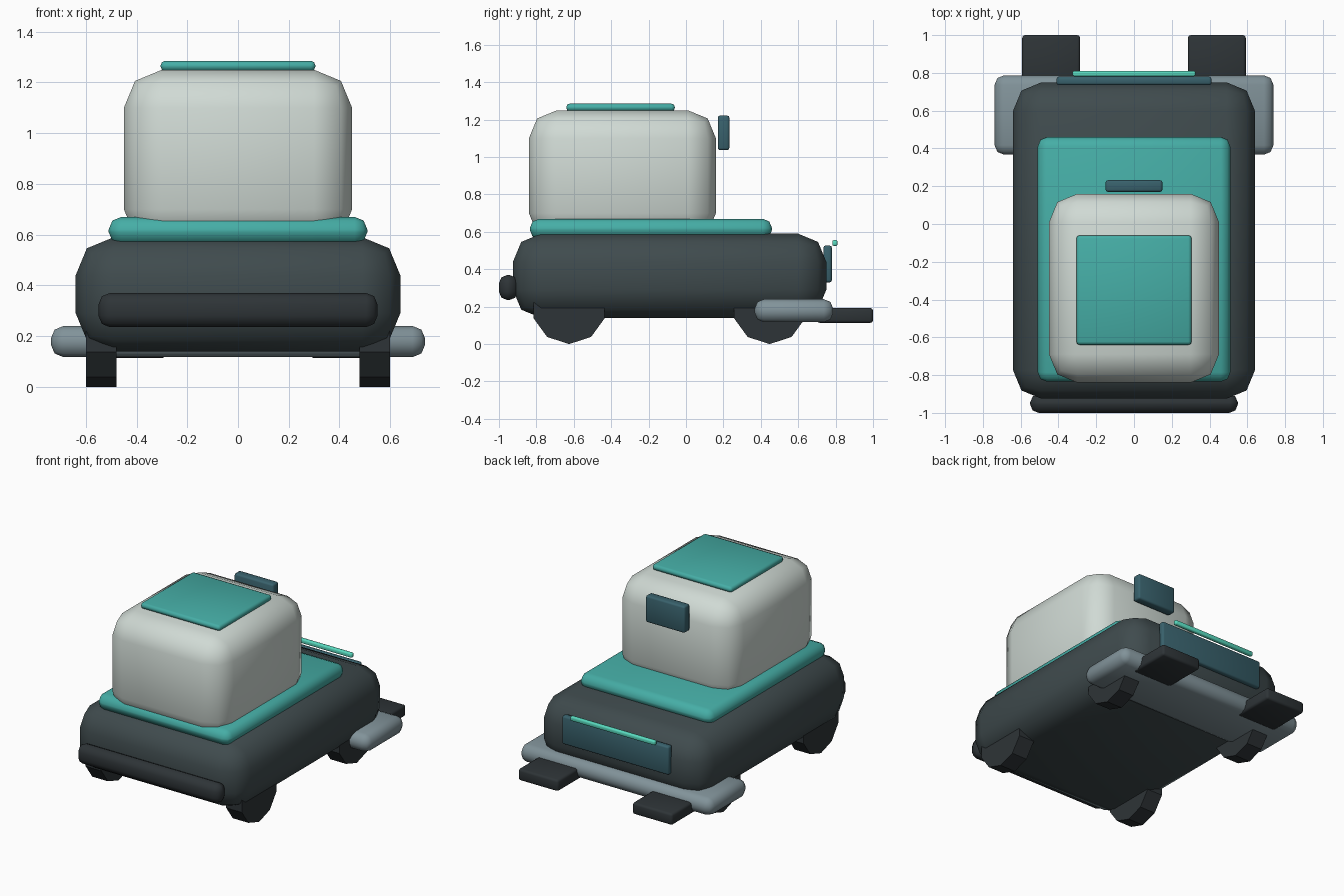
import bpy, bmesh, math
from mathutils import Matrix, Vector

if "Cube" in bpy.data.objects:
    bpy.data.objects.remove(bpy.data.objects["Cube"])


def material(name, rgb):
    m = bpy.data.materials.new(name)
    m.diffuse_color = (*rgb, 1)
    m.use_nodes = True
    m.node_tree.nodes["Principled BSDF"].inputs["Base Color"].default_value = m.diffuse_color
    return m


DARK = material("dark_shell", (0.05, 0.07, 0.075))
BLACK = material("black_rubber", (0.027, 0.034, 0.038))
PALE = material("pale_shell", (0.63, 0.70, 0.66))
TEAL = material("teal_trim", (0.06, 0.42, 0.38))
GREY = material("blue_grey", (0.22, 0.29, 0.32))
BLUE = material("deep_blue", (0.04, 0.12, 0.15))
GLOW = material("mint_light", (0.10, 0.70, 0.52))


def finish(name, bm, mat, bevel=0):
    mesh = bpy.data.meshes.new(name)
    bmesh.ops.recalc_face_normals(bm, faces=bm.faces)
    bm.to_mesh(mesh)
    bm.free()
    mesh.materials.append(mat)
    ob = bpy.data.objects.new(name, mesh)
    bpy.context.collection.objects.link(ob)
    if bevel:
        mod = ob.modifiers.new("rounded_edges", 'BEVEL')
        mod.width = bevel
        mod.segments = 2
        for p in mesh.polygons:
            p.use_smooth = True
    return ob


def block(name, x, y, z, bevel, mat):
    """Rounded box from its (min, max) range on each axis."""
    lo, hi = Vector((x[0], y[0], z[0])), Vector((x[1], y[1], z[1]))
    bm = bmesh.new()
    bmesh.ops.create_cube(bm, size=1)
    bmesh.ops.scale(bm, vec=hi - lo, verts=bm.verts)
    ob = finish(name, bm, mat, bevel)
    ob.location = (lo + hi) / 2
    return ob


def wheel(name, x, y, radius=0.2, width=0.12):
    bm = bmesh.new()
    turn = Matrix.Rotation(math.pi / 2, 4, 'X') @ Matrix.Rotation(math.pi / 2, 4, 'Y')
    bmesh.ops.create_cone(bm, cap_ends=True, segments=10, radius1=radius,
                          radius2=radius, depth=width, matrix=turn)
    ob = finish(name, bm, BLACK)
    ob.location = (x, y, radius)


# Main shells
block("body", (-0.64, 0.64), (-0.925, 0.75), (0.14, 0.59), 0.15, DARK)
block("deck", (-0.51, 0.51), (-0.835, 0.46), (0.56, 0.67), 0.05, TEAL)
block("cabin", (-0.45, 0.45), (-0.84, 0.16), (0.55, 1.25), 0.15, PALE)
block("roof_hatch", (-0.305, 0.305), (-0.64, -0.06), (1.245, 1.285), 0.017, TEAL)

# Front bumper and rear carrier
block("front_bumper", (-0.55, 0.55), (-1.0, -0.90), (0.235, 0.37), 0.045, BLACK)
block("rear_crossbar", (-0.738, 0.738), (0.367, 0.787), (0.117, 0.24), 0.05, GREY)

# Rear panels and light
block("cabin_rear_panel", (-0.15, 0.15), (0.17, 0.232), (1.037, 1.222), 0.012, BLUE)
block("body_rear_panel", (-0.41, 0.41), (0.735, 0.78), (0.33, 0.527), 0.012, BLUE)
block("rear_light", (-0.325, 0.325), (0.782, 0.81), (0.525, 0.556), 0.008, GLOW)

# Wheels and lifting forks on both sides
for side, s in (("left", -1), ("right", 1)):
    wheel(f"front_wheel_{side}", s * 0.54, -0.625)
    wheel(f"rear_wheel_{side}", s * 0.54, 0.447)
    block(f"fork_{side}", sorted((s * 0.285, s * 0.592)), (0.70, 1.0),
          (0.113, 0.193), 0.015, BLACK)

# Smooth rounded parts while keeping hard edges
bpy.context.view_layer.update()
for ob in bpy.context.collection.objects:
    ob.select_set(bool(ob.modifiers))
    if ob.modifiers:
        bpy.context.view_layer.objects.active = ob
bpy.ops.object.convert(target='MESH')
bpy.ops.object.shade_smooth_by_angle(angle=math.radians(50))
